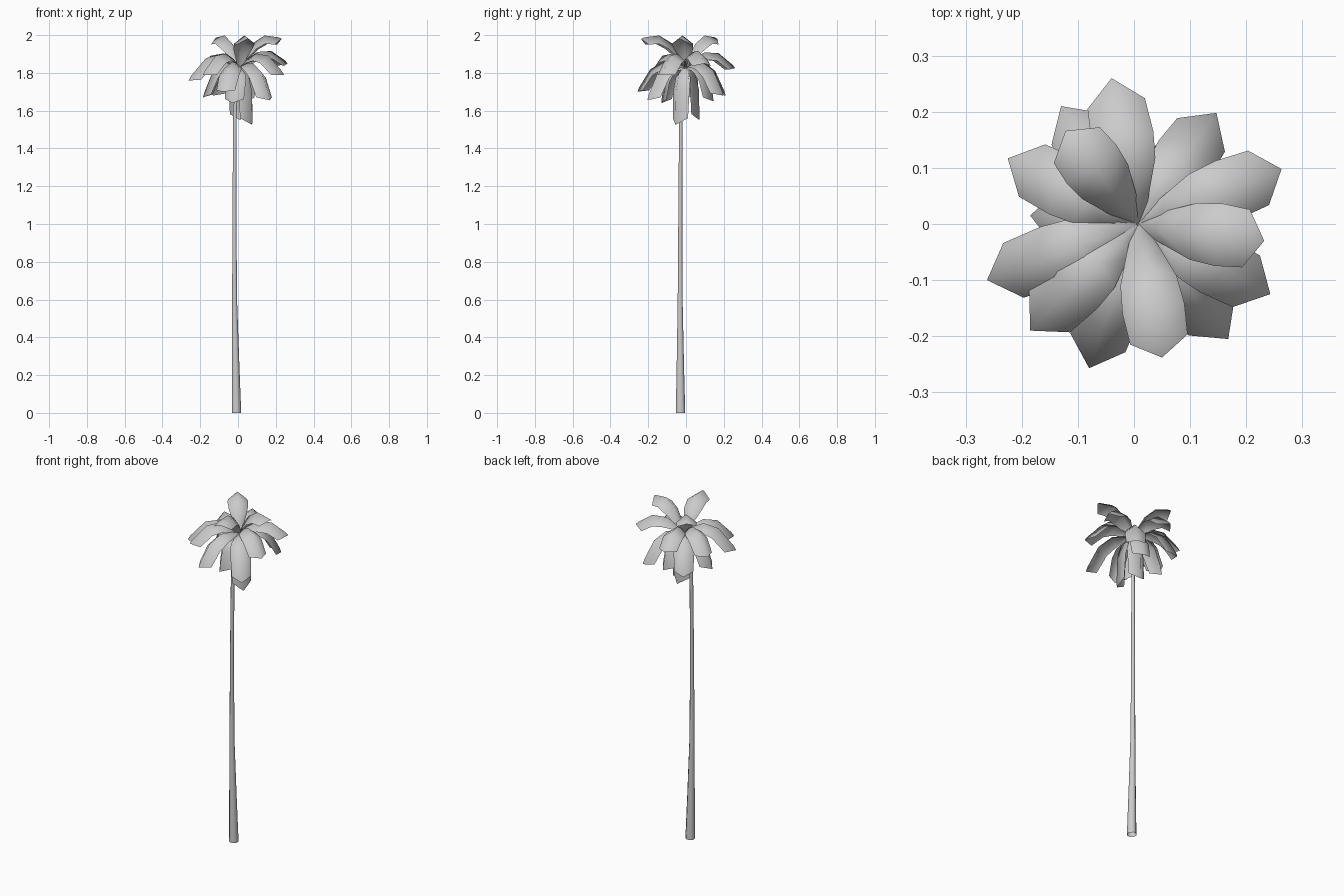
import bpy, bmesh, math
from mathutils import Vector

if "Cube" in bpy.data.objects:
    bpy.data.objects.remove(bpy.data.objects["Cube"])

CROWN = Vector((0.008, 0.0, 1.83))


def finish(name, bm, angle):
    bmesh.ops.recalc_face_normals(bm, faces=bm.faces)
    me = bpy.data.meshes.new(name)
    bm.to_mesh(me)
    bm.free()
    ob = bpy.data.objects.new(name, me)
    bpy.context.collection.objects.link(ob)
    bpy.ops.object.select_all(action='DESELECT')
    ob.select_set(True)
    bpy.context.view_layer.objects.active = ob
    bpy.ops.object.shade_smooth_by_angle(angle=math.radians(angle))
    return ob


# Tapered open trunk: x, y, z, radius of each ring
def trunk(rings, sides=8):
    bm = bmesh.new()
    loops = []
    for x, y, z, r in rings:
        loops.append([bm.verts.new((x + r * math.cos(2 * math.pi * (i + .5) / sides),
                                    y + r * math.sin(2 * math.pi * (i + .5) / sides), z))
                      for i in range(sides)])
    for a, b in zip(loops, loops[1:]):
        for i in range(sides):
            j = (i + 1) % sides
            bm.faces.new((a[i], a[j], b[j], b[i]))
    finish("trunk", bm, 50)


trunk([(-0.008, -0.029, 0, 0.027), (-0.012, -0.03, 0.25, 0.021),
       (-0.018, -0.031, 0.6, 0.014), (-0.019, -0.03, 1.1, 0.011),
       (-0.016, -0.027, 1.6, 0.010), (0.0, -0.008, 1.835, 0.009)])


# Arched frond: ridge follows a bezier, edges drop either side, blunt pointed tip
PROFILE = [(0.0, 0.014), (0.15, 0.031), (0.36, 0.051), (0.65, 0.056), (0.945, 0.052)]


def frond(name, tip, reach, lift):
    tip = Vector(tip)
    ctrl = CROWN.lerp(tip, reach)
    ctrl.z = lift
    flat = Vector((tip.x - CROWN.x, tip.y - CROWN.y, 0)).normalized()
    side = Vector((-flat.y, flat.x, 0))
    bm = bmesh.new()
    rows = []
    for t, w in PROFILE:
        p = CROWN * (1 - t) ** 2 + ctrl * 2 * t * (1 - t) + tip * t * t
        tan = ((ctrl - CROWN) * (1 - t) + (tip - ctrl) * t).normalized()
        drop = tan.cross(side) * w * 0.8
        rows.append([bm.verts.new(v) for v in
                     (p + side * w - drop, p, p - side * w - drop)])
    for a, b in zip(rows, rows[1:]):
        for i in (0, 1):
            bm.faces.new((a[i], b[i], b[i + 1], a[i + 1]))
    end = bm.verts.new(tip)
    for i in (0, 1):
        bm.faces.new((rows[-1][i], end, rows[-1][i + 1]))
    finish(name, bm, 85)


# Tiers of fronds: (reach of bend, height of bend, tips)
TIERS = {
    "upper_frond": (0.38, 2.06, [(-0.122, 0.166, 1.98), (0.232, -0.03, 1.98),
                                 (0.05, -0.238, 1.98)]),
    "middle_frond": (0.52, 2.0, [(-0.04, 0.26, 1.825), (0.263, 0.098, 1.85),
                                 (-0.225, 0.117, 1.79), (-0.262, -0.10, 1.76),
                                 (-0.185, -0.19, 1.79), (0.243, -0.125, 1.79)]),
    "lower_frond": (0.68, 1.93, [(-0.13, 0.21, 1.68), (0.147, 0.198, 1.68),
                                 (0.168, -0.205, 1.655), (-0.08, -0.257, 1.70),
                                 (-0.185, 0.015, 1.67)]),
    "drooping_frond": (0.95, 1.87, [(0.05, 0.145, 1.65), (-0.03, -0.13, 1.64)]),
    "hanging_frond": (1.2, 1.84, [(0.075, -0.055, 1.525), (0.01, 0.07, 1.55)]),
}
for name, (reach, lift, tips) in TIERS.items():
    for n, tip in enumerate(tips, 1):
        frond(f"{name}_{n}", tip, reach, lift)
